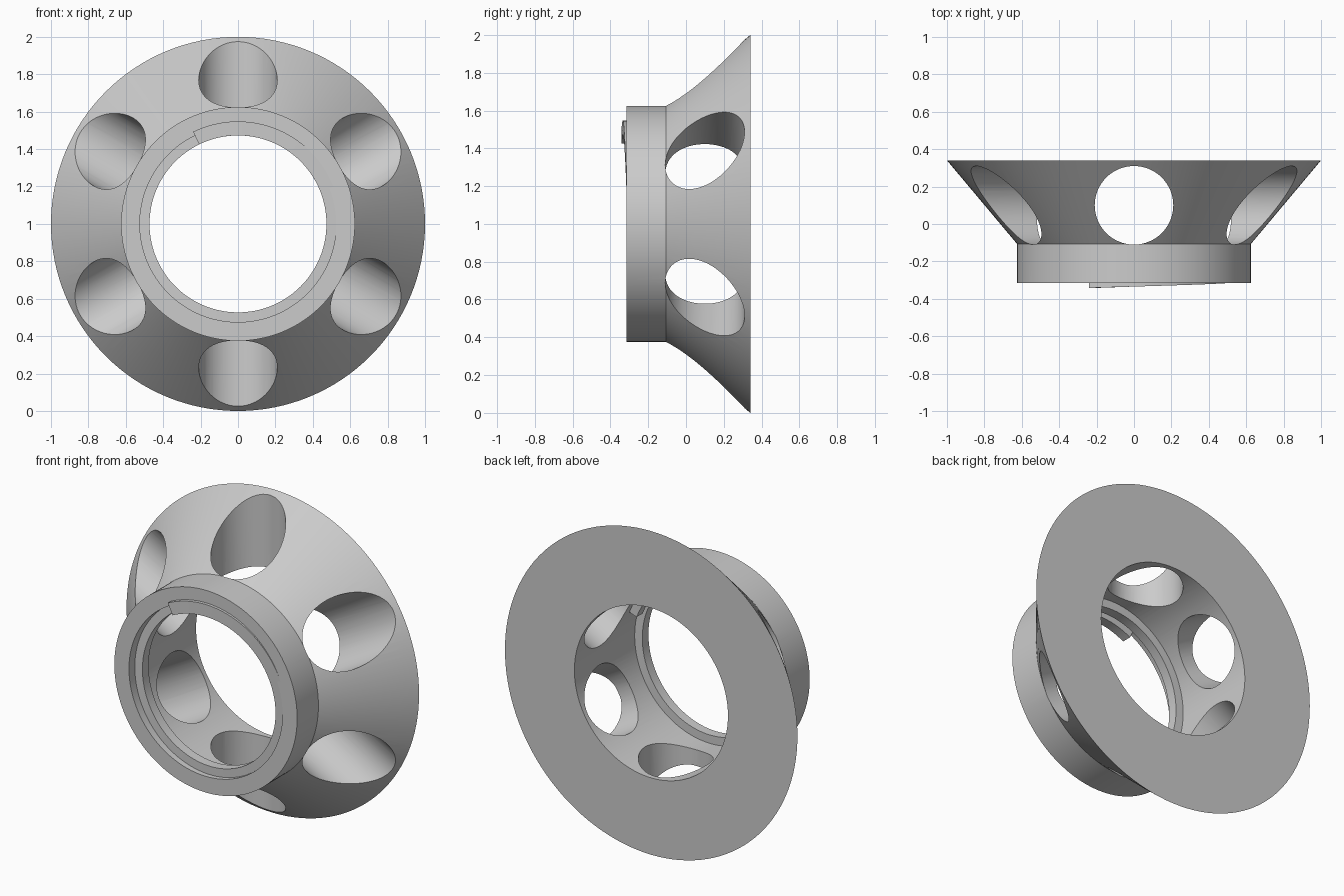
import bpy, bmesh, math
from mathutils import Matrix, Vector

cube = bpy.data.objects.get("Cube")
if cube:
    bpy.data.objects.remove(cube, do_unlink=True)

grey = bpy.data.materials.new("light grey")
grey.use_nodes = True
colour = (0.6, 0.6, 0.6, 1)
grey.diffuse_color = colour
grey.node_tree.nodes["Principled BSDF"].inputs["Base Color"].default_value = colour

CENTRE = Vector((0, 0, 1))


def polar(radius, y, angle):
    return CENTRE + Vector((radius * math.cos(angle), y, radius * math.sin(angle)))


def finish(bm, name):
    bmesh.ops.recalc_face_normals(bm, faces=bm.faces)
    mesh = bpy.data.meshes.new(name)
    bm.to_mesh(mesh)
    bm.free()
    mesh.materials.append(grey)
    obj = bpy.data.objects.new(name, mesh)
    bpy.context.collection.objects.link(obj)
    return obj


def sweep(name, profile, start, turn, steps, rise=0.0, closed=False):
    """Sweep a closed (radius, y) profile around the y axis, optionally as a helix."""
    bm = bmesh.new()
    rings = []
    for i in range(steps if closed else steps + 1):
        t = i / steps
        rings.append([bm.verts.new(polar(r, y + rise * t, start + turn * t))
                      for r, y in profile])
    n = len(profile)
    pairs = list(zip(rings, rings[1:]))
    if closed:
        pairs.append((rings[-1], rings[0]))
    for a, b in pairs:
        for j in range(n):
            k = (j + 1) % n
            bm.faces.new((a[j], a[k], b[k], b[j]))
    if not closed:
        bm.faces.new(rings[0])
        bm.faces.new(rings[-1])
    return finish(bm, name)


def smooth(obj):
    bpy.ops.object.select_all(action="DESELECT")
    obj.select_set(True)
    bpy.context.view_layer.objects.active = obj
    bpy.ops.object.shade_smooth_by_angle(angle=math.radians(30))


# Flared body with a straight collar and a cylindrical bore
body = sweep("flared_body",
             [(0.525, -0.315), (0.625, -0.315), (0.625, -0.107), (1.0, 0.34), (0.525, 0.34)],
             0, math.tau, 128, closed=True)

# Six radial hole cutters
bm = bmesh.new()
for i in range(6):
    angle = math.radians(90 + 60 * i)
    place = (Matrix.Translation(polar(0.85, 0.1, angle))
             @ Matrix.Rotation(math.pi / 2 - angle, 4, "Y"))
    bmesh.ops.create_cone(bm, cap_ends=True, segments=64, radius1=0.21,
                          radius2=0.21, depth=0.8, matrix=place)
cutter = finish(bm, "hole_cutter")
cutter.hide_render = True

cut = body.modifiers.new("radial_holes", "BOOLEAN")
cut.operation = "DIFFERENCE"
cut.solver = "EXACT"
cut.object = cutter
bpy.context.view_layer.objects.active = body
bpy.ops.object.modifier_apply(modifier=cut.name)
bpy.data.objects.remove(cutter, do_unlink=True)
smooth(body)

# Helical thread inside the collar, starting slightly proud of its front
thread = sweep("inner_thread",
               [(0.473, -0.342), (0.548, -0.342), (0.548, -0.282), (0.473, -0.282)],
               math.radians(116), -math.radians(456), 150, rise=0.13)
smooth(thread)
